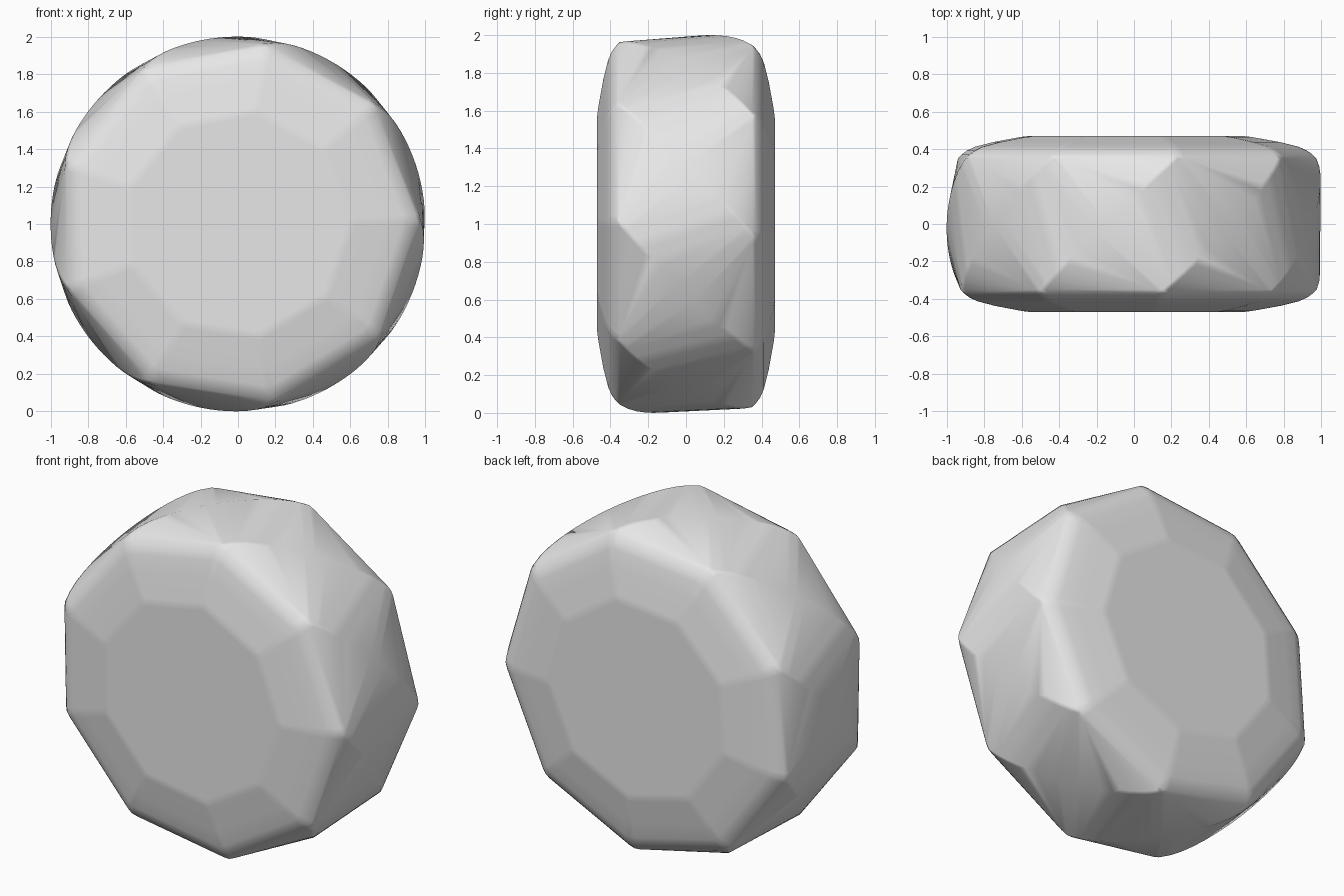
import bpy, bmesh
from math import cos, sin, radians

cube = bpy.data.objects.get("Cube")
if cube:
    bpy.data.objects.remove(cube, do_unlink=True)

SIDES = 9
STEP = 360 / SIDES
HALF = STEP / 2
TWIST = -45        # turn of the corners from front rim to back rim
RIM = 0.35         # depth at which the twisted side ends

# Plain grey stone
stone = bpy.data.materials.new("grey stone")
stone.use_nodes = True
colour = (0.8, 0.8, 0.8, 1)
stone.diffuse_color = colour
bsdf = next(n for n in stone.node_tree.nodes if n.type == 'BSDF_PRINCIPLED')
bsdf.inputs["Base Color"].default_value = colour
bsdf.inputs["Roughness"].default_value = 0.7

# Shallow domed cap, from its flat middle out to the rim: (radius, depth)
cap = [(0.58, 0.47), (0.63, 0.464), (0.78, 0.437),
       (0.88, 0.412), (0.925, 0.392), (0.955, 0.37)]
side = []
for i in range(17):
    t = i / 8 - 1
    side.append((1 - 0.025 * t ** 6, t * RIM))
profile = [(r, s * y) for r, y in cap for s in (-1, 1)] + side


def add_corners(bm, radius, y):
    """Nine slightly softened corners, turned by depth."""
    t = max(0, min(1, (y + RIM) / (2 * RIM)))
    for k in range(SIDES):
        for d in (-2, 0, 2):
            r = radius * cos(radians(HALF)) / cos(radians(HALF - abs(d)))
            if d:
                r *= 1.005
            a = radians(1 + TWIST * t + k * STEP + d)
            bm.verts.new((r * cos(a), y, 1 + r * sin(a)))


# Twisted disc: a taut skin over the cap rings and the twisted ridges
bm = bmesh.new()
for r, y in profile:
    add_corners(bm, r, y)
hull = bmesh.ops.convex_hull(bm, input=bm.verts[:])
spare = {v for v in hull["geom_interior"] + hull["geom_unused"]
         if isinstance(v, bmesh.types.BMVert)}
bmesh.ops.delete(bm, geom=list(spare), context='VERTS')
bmesh.ops.dissolve_limit(bm, angle_limit=radians(0.2),
                         verts=bm.verts[:], edges=bm.edges[:])
bmesh.ops.recalc_face_normals(bm, faces=bm.faces[:])
for f in bm.faces:
    f.smooth = True

mesh = bpy.data.meshes.new("twisted_stone_disc")
bm.to_mesh(mesh)
bm.free()
mesh.materials.append(stone)
disc = bpy.data.objects.new("twisted_stone_disc", mesh)
bpy.context.collection.objects.link(disc)

# Keep the broad faces calm while the ridges stay soft
normals = disc.modifiers.new("soft ridges", 'WEIGHTED_NORMAL')
normals.weight = 70
